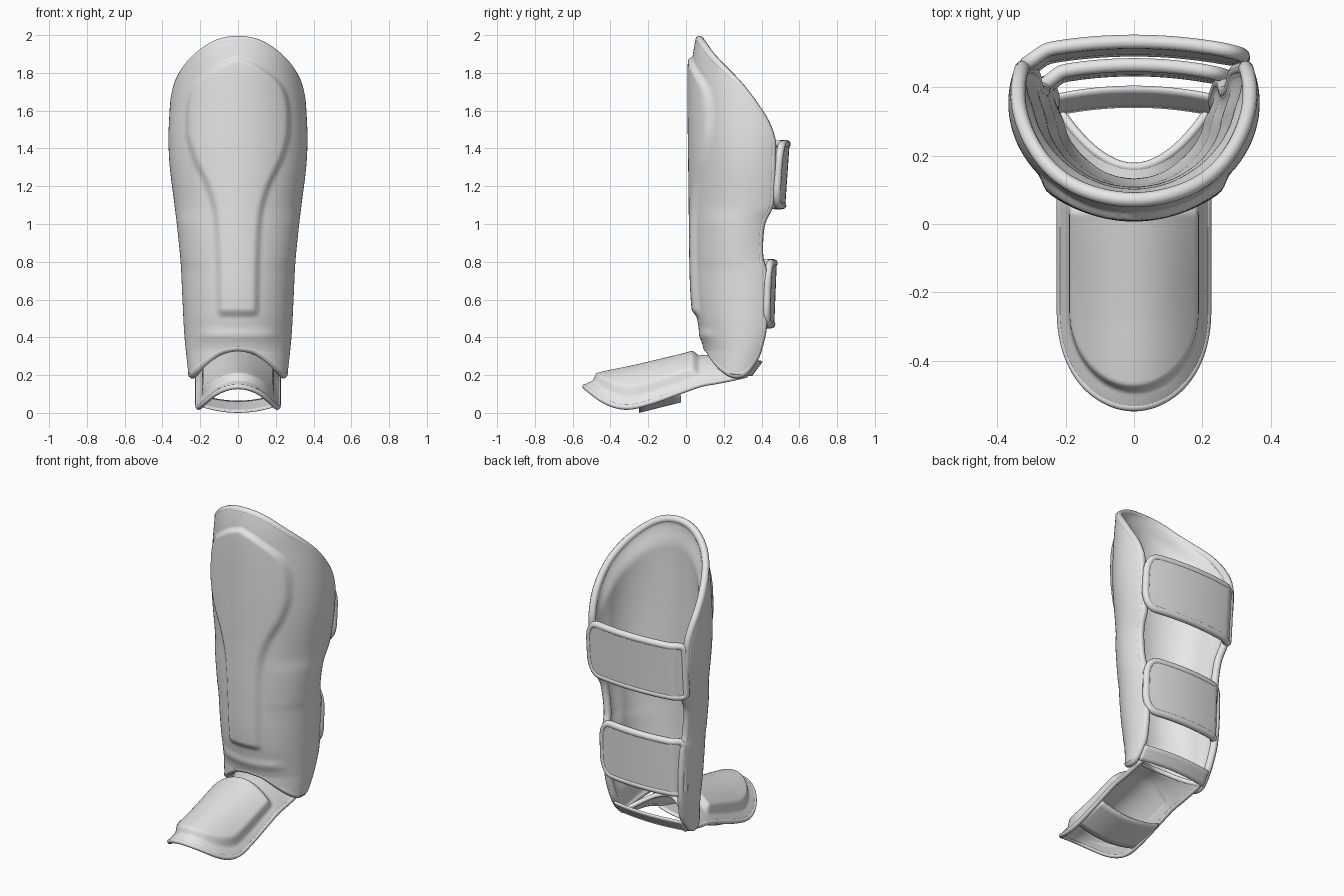
import bpy, bmesh, math
from mathutils import Vector

if "Cube" in bpy.data.objects:
    bpy.data.objects.remove(bpy.data.objects["Cube"])

grey = bpy.data.materials.new("light grey")
grey.diffuse_color = (0.8, 0.8, 0.8, 1)
grey.use_nodes = True
grey.node_tree.nodes["Principled BSDF"].inputs["Base Color"].default_value = grey.diffuse_color


def curve(pts, t):
    """Smooth interpolation through (position, value) pairs, clamped at the ends."""
    if t <= pts[0][0]:
        return pts[0][1]
    if t >= pts[-1][0]:
        return pts[-1][1]

    def slope(i):
        a, b = pts[max(i - 1, 0)], pts[min(i + 1, len(pts) - 1)]
        return (b[1] - a[1]) / (b[0] - a[0])
    i = max(k for k in range(len(pts) - 1) if pts[k][0] <= t)
    (x0, y0), (x1, y1) = pts[i], pts[i + 1]
    h = x1 - x0
    s = (t - x0) / h
    return (y0 * (1 + 2 * s) * (1 - s) ** 2 + y1 * s * s * (3 - 2 * s)
            + h * slope(i) * s * (1 - s) ** 2 - h * slope(i + 1) * s * s * (1 - s))


def ramp(x):
    x = min(max(x, 0), 1)
    return x * x * (3 - 2 * x)


def finish(ob):
    ob.data.materials.clear()
    ob.data.materials.append(grey)
    bpy.ops.object.select_all(action='DESELECT')
    ob.select_set(True)
    bpy.context.view_layer.objects.active = ob
    bpy.ops.object.shade_smooth_by_angle(angle=math.radians(40))


def sheet(name, fn, nu, nv, thick, piping=0):
    """Padded sheet from a function of u, v in 0..1, with optional piped border."""
    bm = bmesh.new()
    g = [[bm.verts.new(fn(i / nu, j / nv)) for j in range(nv + 1)] for i in range(nu + 1)]
    for i in range(nu):
        for j in range(nv):
            bm.faces.new((g[i][j], g[i + 1][j], g[i + 1][j + 1], g[i][j + 1]))
    bm.normal_update()
    rim = [g[i][0] for i in range(nu)] + [g[nu][j] for j in range(nv)]
    rim += [g[i][nv] for i in range(nu, 0, -1)] + [g[0][j] for j in range(nv, 0, -1)]
    path = [v.co - v.normal * thick / 2 for v in rim]
    me = bpy.data.meshes.new(name)
    bm.to_mesh(me)
    bm.free()
    ob = bpy.data.objects.new(name, me)
    bpy.context.collection.objects.link(ob)
    sol = ob.modifiers.new("thickness", 'SOLIDIFY')
    sol.thickness, sol.offset = thick, -1
    finish(ob)
    if piping:
        keep = [path[0]]
        for p in path[1:]:
            if (p - keep[-1]).length > 0.008:
                keep.append(p)
        n = len(keep)
        for _ in range(3):  # soften corners
            keep = [(keep[k - 1] + keep[k] * 2 + keep[(k + 1) % n]) / 4 for k in range(n)]
        cu = bpy.data.curves.new(name + "_piping", 'CURVE')
        cu.dimensions = '3D'
        cu.bevel_depth, cu.bevel_resolution = piping, 3
        sp = cu.splines.new('POLY')
        sp.points.add(n - 1)
        for pt, p in zip(sp.points, keep):
            pt.co = (*p, 1)
        sp.use_cyclic_u = True
        tube = bpy.data.objects.new(name + "_piping", cu)
        bpy.context.collection.objects.link(tube)
        bpy.ops.object.select_all(action='DESELECT')
        tube.select_set(True)
        bpy.context.view_layer.objects.active = tube
        bpy.ops.object.convert(target='MESH')
        finish(bpy.context.object)


# Shin shell profiles
TOP = [(0, 1.98), (.15, 1.967), (.3, 1.925), (.57, 1.805), (.73, 1.71), (.89, 1.58), (.96, 1.51), (1, 1.44)]
BOTTOM = [(0, .345), (.2, .325), (.4, .268), (.55, .23), (.75, .2), (.9, .22), (1, .3)]
WIDTH = [(.2, .262), (.4, .283), (.6, .294), (.8, .304), (1, .324), (1.1, .336),
         (1.3, .361), (1.45, .368), (1.6, .362), (1.7, .353), (1.8, .342), (1.93, .33), (2, .32)]
FRONT = [(.33, .095), (.42, .075), (.52, .055), (.7, .042), (1.2, .035), (1.6, .03),
         (1.82, .03), (1.9, .037), (2, .055)]
BACK = [(.2, .35), (.3, .38), (.46, .415), (.75, .415), (.82, .395), (1, .405),
        (1.1, .45), (1.45, .465)]
PANEL = [(.5, .12), (.8, .125), (1.05, .14), (1.2, .18), (1.35, .25), (1.5, .285),
         (1.72, .255), (1.84, .12), (1.89, 0)]
WRAP = math.radians(110)


def shell(u, v, raised=1):
    u = 2 * u - 1
    a = u * WRAP
    lo, hi = curve(BOTTOM, abs(u)), curve(TOP, abs(u))
    z = lo + v * (hi - lo)
    f = curve(FRONT, z)
    x = curve(WIDTH, z) * math.sin(a)
    y = f + (curve(BACK, z) - f) * (1 - math.cos(a)) / (1 - math.cos(WRAP))
    bump = 0
    if abs(u) < .8:  # raised shin panel and ankle rib
        bump = .022 * ramp((curve(PANEL, z) - abs(x)) / .05) * ramp((z - .5) / .05)
        bump += .008 * math.exp(-((z - .41) / .03) ** 2) * ramp((.24 - abs(x)) / .1)
    bump *= raised
    return Vector((x + bump * math.sin(a), y - bump * math.cos(a), z))


def lining(u, v):
    """Soft inner padding, swelling away from the rim."""
    p = shell(u, v, 0)
    a = (2 * u - 1) * WRAP
    z_rim = min(p.z - curve(BOTTOM, abs(2 * u - 1)), curve(TOP, abs(2 * u - 1)) - p.z)
    d = .03 + .035 * ramp(z_rim / .16) * ramp((1 - abs(2 * u - 1)) / .25)
    return p + Vector((-math.sin(a), math.cos(a), 0)) * d


sheet("shin_shell", shell, 90, 170, .04, .022)
sheet("shin_lining", lining, 50, 80, .008)

# Instep guard
CREST = [(-.55, .145), (-.48, .175), (-.25, .225), (0, .285), (.08, .305), (.2, .31)]
DROP = [(-.5, .185), (-.2, .178), (0, .155), (.1, .145), (.2, .13), (.35, .095)]


def instep(u, v, raised=1):
    a = (2 * u - 1) * math.pi / 2
    s = math.sin(a)
    x = .222 * s
    y0 = -.25 - .29 * max(math.cos(a), 0) ** .9
    y1 = .165 + .16 * s * s
    y = y0 + v * (y1 - y0)
    z = curve(CREST, y) - curve(DROP, y) * (x / .222) ** 2
    # raised instep panel
    r = math.hypot(x / .19, min(y + .25, 0) / .24)
    bump = raised * .033 * ramp((1.03 - r) / .14) * ramp((.075 - y) / .04)
    return Vector((x * (1 + bump * 2.5), y - bump * .2, z + bump))


sheet("instep_guard", instep, 72, 90, .022, .014)
sheet("instep_lining", lambda u, v: instep(u, v, 0) - Vector((0, 0, .014)), 40, 40, .01)


# Calf straps: fixed on the left, rounded free end on the right
def strap_fn(w, zc, half, y_edge, bow, tilt):
    def fn(u, v):
        x = w * (1 - 2 * u)
        k = max(0, (x - (w - .07)) / .07)
        h = half - .07 + .07 * math.sqrt(max(0, 1 - k * k))
        dz = (2 * v - 1) * h
        return Vector((x, y_edge + bow * (1 - (x / w) ** 2)
                       - .03 * ramp((-x / w - .8) / .2) + tilt * dz, zc + dz))
    return fn


sheet("upper_calf_strap", strap_fn(.322, 1.26, .162, .502, .035, .07), 48, 24, .03, .021)
sheet("lower_calf_strap", strap_fn(.272, .63, .162, .444, .03, .04), 48, 24, .03, .021)


# Elastic bands
def heel(u, v):
    x = .235 * (1 - 2 * u)
    k = 1 - (x / .235) ** 2
    return Vector((x, .325 + .025 * k + .055 * v, .195 + .075 * v))


def sole(u, v):
    x = .205 * (2 * u - 1)
    return Vector((x, -.25 + .22 * v, .01 + .055 * v + .035 * (x / .205) ** 2))


sheet("heel_elastic", heel, 24, 4, .012)
sheet("sole_elastic", sole, 24, 6, .01)
